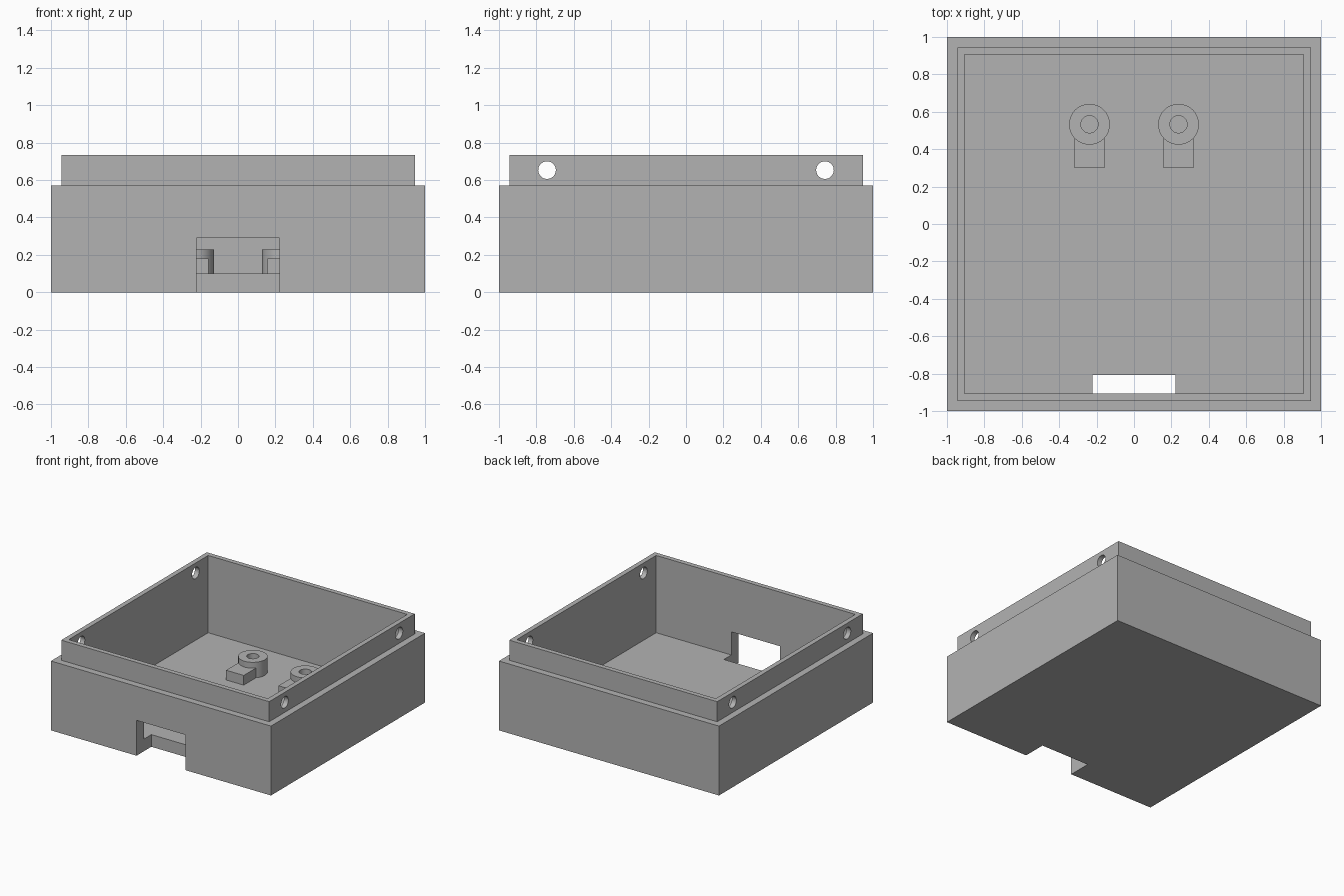
import bpy, bmesh, math

cube = bpy.data.objects.get("Cube")
if cube:
    bpy.data.objects.remove(cube, do_unlink=True)

grey = bpy.data.materials.new("plain_grey")
grey.use_nodes = True
grey.diffuse_color = (0.45, 0.45, 0.45, 1)
grey.node_tree.nodes["Principled BSDF"].inputs["Base Color"].default_value = grey.diffuse_color


def finish(name, bm):
    """Turn a bmesh into a named grey object."""
    bmesh.ops.recalc_face_normals(bm, faces=bm.faces)
    mesh = bpy.data.meshes.new(name)
    bm.to_mesh(mesh)
    bm.free()
    mesh.materials.append(grey)
    obj = bpy.data.objects.new(name, mesh)
    bpy.context.collection.objects.link(obj)
    return obj


def sweep(name, profile, sides, x=0, y=0, capped=True):
    """Sweep an (apothem or radius, z) profile around a vertical axis."""
    bm = bmesh.new()
    square = sides == 4
    scale = math.sqrt(2) if square else 1
    start = math.pi / 4 if square else 0
    angles = [start + math.tau * i / sides for i in range(sides)]
    rings = [[bm.verts.new((x + r * scale * math.cos(a), y + r * scale * math.sin(a), z))
              for a in angles] for r, z in profile]
    for low, high in zip(rings, rings[1:]):
        for i in range(sides):
            j = (i + 1) % sides
            bm.faces.new((low[i], low[j], high[j], high[i]))
    if capped:
        bm.faces.new(rings[0])
        bm.faces.new(rings[-1])
    return finish(name, bm)


def box(name, low, high):
    bm = bmesh.new()
    bmesh.ops.create_cube(bm, size=1)
    for v in bm.verts:
        v.co = [a if c < 0 else b for c, a, b in zip(v.co, low, high)]
    return finish(name, bm)


def smooth(obj):
    bpy.ops.object.select_all(action='DESELECT')
    obj.select_set(True)
    bpy.context.view_layer.objects.active = obj
    bpy.ops.object.shade_smooth_by_angle(angle=math.radians(30))


# Open tray with a stepped lip around the rim
FLOOR = 0.1
tray = sweep("tray", [(1, 0), (1, 0.57), (0.945, 0.57), (0.945, 0.735),
                      (0.905, 0.735), (0.905, FLOOR)], 4)

# Cutters: front connector notch and the screw holes across the side lips
cutters = [box("notch_cutter", (-0.222, -1.1, -0.1), (0.222, -0.808, 0.29))]
for side in (-1, 1):
    hole = sweep("screw_hole_cutter", [(0.047, -1.2), (0.047, 1.2)], 48)
    hole.rotation_euler.y = math.pi / 2
    hole.location = (0, side * 0.743, 0.653)
    cutters.append(hole)

bpy.context.view_layer.objects.active = tray
for cutter in cutters:
    cutter.hide_render = True
    cut = tray.modifiers.new("cut", 'BOOLEAN')
    cut.operation = 'DIFFERENCE'
    cut.solver = 'EXACT'
    cut.object = cutter
    bpy.ops.object.modifier_apply(modifier=cut.name)
for cutter in cutters:
    bpy.data.objects.remove(cutter, do_unlink=True)
smooth(tray)

# Two hollow mounting posts, each with a lower tab towards the front
for side, label in ((-1, "right"), (1, "left")):
    x = side * 0.238
    post = sweep(label + "_mounting_post",
                 [(0.109, FLOOR), (0.109, 0.228), (0.046, 0.228), (0.046, FLOOR)],
                 64, x, 0.533, capped=False)
    smooth(post)
    box(label + "_post_tab", (x - 0.08, 0.3, FLOOR - 0.01), (x + 0.08, 0.46, 0.18))
